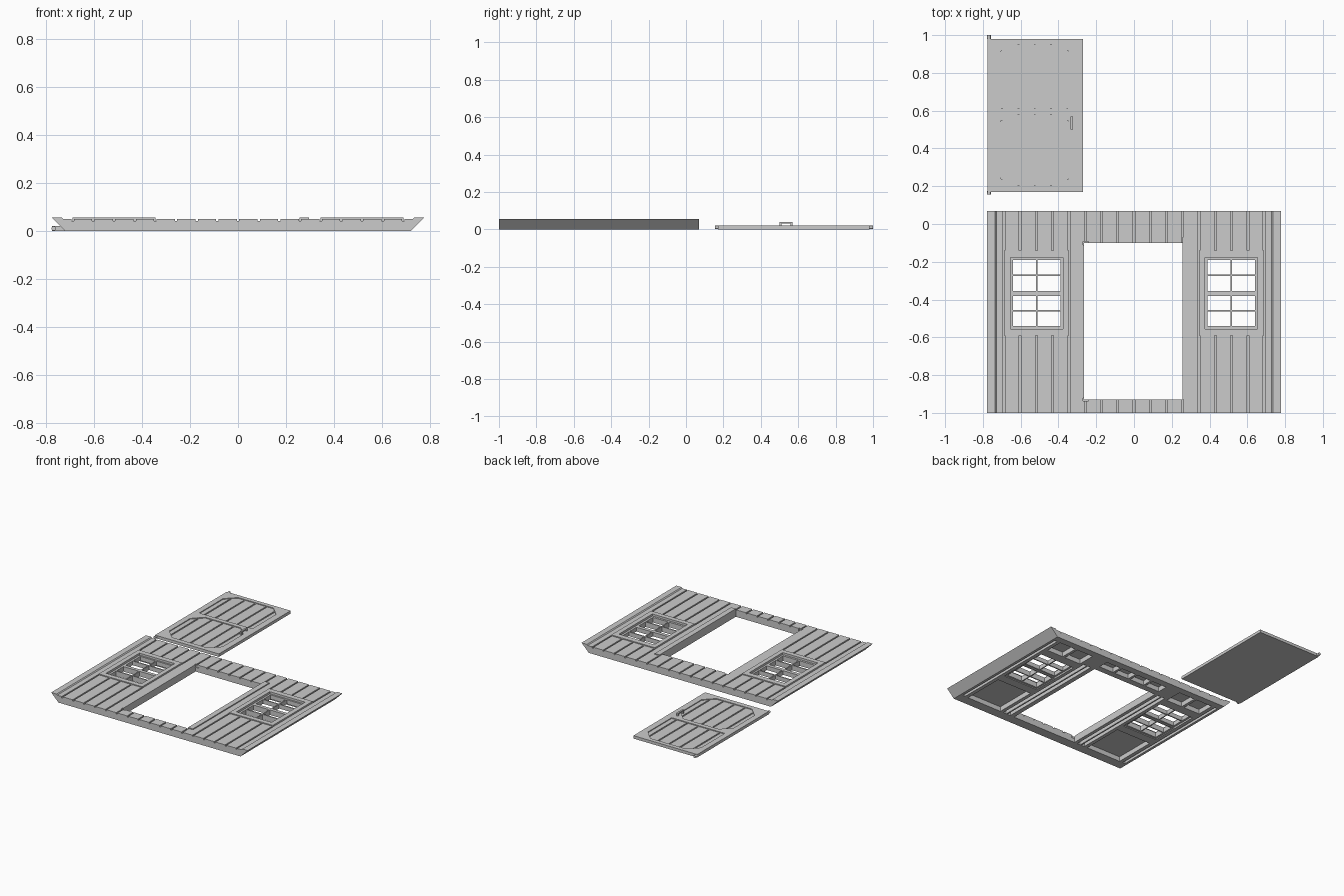
import bpy, bmesh, math
from mathutils import Matrix

if "Cube" in bpy.data.objects:
    bpy.data.objects.remove(bpy.data.objects["Cube"])

grey = bpy.data.materials.new("plain_grey")
grey.diffuse_color = (0.6, 0.6, 0.6, 1)
grey.use_nodes = True
grey.node_tree.nodes["Principled BSDF"].inputs["Base Color"].default_value = grey.diffuse_color


def make(name, bm):
    bmesh.ops.recalc_face_normals(bm, faces=bm.faces)
    me = bpy.data.meshes.new(name)
    bm.to_mesh(me)
    bm.free()
    me.materials.append(grey)
    ob = bpy.data.objects.new(name, me)
    bpy.context.collection.objects.link(ob)
    return ob


def add_box(bm, x0, x1, y0, y1, z0, z1):
    m = Matrix.Translation(((x0 + x1) / 2, (y0 + y1) / 2, (z0 + z1) / 2))
    bmesh.ops.create_cube(bm, size=1, matrix=m @ Matrix.Diagonal((x1 - x0, y1 - y0, z1 - z0, 1)))


def boxes(name, items):
    bm = bmesh.new()
    for b in items:
        add_box(bm, *b)
    return make(name, bm)


def add_prism(bm, pts, vec):
    f = bm.faces.new([bm.verts.new(p) for p in pts])
    r = bmesh.ops.extrude_face_region(bm, geom=[f], use_keep_orig=True)
    bmesh.ops.translate(bm, verts=[v for v in r["geom"] if isinstance(v, bmesh.types.BMVert)], vec=vec)


def cut(ob, cutter, keep=False):
    mod = ob.modifiers.new("cut", "BOOLEAN")
    mod.object, mod.operation, mod.solver = cutter, "DIFFERENCE", "EXACT"
    dg = bpy.context.evaluated_depsgraph_get()
    dg.update()
    me = bpy.data.meshes.new_from_object(ob.evaluated_get(dg))
    ob.modifiers.clear()
    ob.data = me
    if not keep:
        bpy.data.objects.remove(cutter)


def both(items):
    """Each box plus its mirror image in x."""
    return items + [(-b[1], -b[0]) + tuple(b[2:]) for b in items]


def ring(x0, x1, y0, y1, a0, a1, b0, b1, z0, z1):
    """Rectangular frame with an inner opening a0..a1, b0..b1."""
    return [(x0, a0, y0, y1, z0, z1), (a1, x1, y0, y1, z0, z1),
            (a0, a1, y0, b0, z0, z1), (a0, a1, b1, y1, z0, z1)]


PLANK = 0.0861
DX0, DX1, DY0, DY1 = -0.265, 0.257, -0.93, -0.10   # doorway
TOP, RAISED = 0.05, 0.057

# Wall slab with mitred ends and raised end lips
bm = bmesh.new()
half = [(0.72, 0), (0.777, RAISED), (0.735, RAISED), (0.729, TOP)]
profile = half + [(-x, z) for x, z in reversed(half)]
add_prism(bm, [(x, -1, z) for x, z in profile], (0, 1.07, 0))
wall = make("wall", bm)

# Plank grooves
cut(wall, boxes("grooves", [(k * PLANK - 0.005, k * PLANK + 0.005, -1.1, 0.2, 0.041, 0.1)
                            for k in range(-8, 9)]))

# Doorway and window holes
WX0, WX1, WY0, WY1 = 0.376, 0.655, -0.555, -0.178
cut(wall, boxes("openings", [(DX0, DX1, DY0, DY1, -0.1, 0.2)]
                + both([(WX0, WX1, WY0, WY1, -0.1, 0.2)])))

# Pockets between the framing on the underside
pockets = both([
    (0.29, 0.315, -0.93, -0.10, -0.1, 0.034),
    (0.325, 0.35, -0.93, -0.10, -0.1, 0.034),
    (0.376, 0.655, -0.93, -0.62, -0.1, 0.034),
    (0.376, 0.505, -0.11, 0.02, -0.1, 0.034),
    (0.525, 0.655, -0.11, 0.02, -0.1, 0.034),
    (0.682, 0.702, -0.93, 0.02, -0.1, 0.034),
])
pockets += [(-0.26 + i * 0.132, -0.26 + i * 0.132 + 0.115, -0.055, 0.02, -0.1, 0.034) for i in range(4)]
cut(wall, boxes("pockets", pockets))

# Door trim
door_trim = boxes("door_trim", [
    (-0.30, DX0, DY0, -0.068, 0.038, RAISED),
    (DX1, 0.295, DY0, -0.068, 0.038, RAISED),
    (DX0, DX1, DY1, -0.068, 0.038, RAISED)])

# Hinge sockets in the doorway corners
sockets = boxes("sockets", [(-0.27, -0.24, -0.937, -0.92, 0.03, 0.1),
                            (-0.27, -0.24, -0.11, -0.093, 0.03, 0.1)])
cut(wall, sockets, True)
cut(door_trim, sockets)

# Window trims
boxes("window_trims", both(ring(4 * PLANK, 8 * PLANK, -0.59, -0.14, WX0, WX1, WY0, WY1, 0.038, RAISED)))


# Window sashes with cross bars
def sash(name, y0, y1, b0, b1, ym, z0, z1):
    cx, w, t = 0.515, 0.125, 0.004
    parts = ring(WX0, WX1, y0, y1, cx - w, cx + w, b0, b1, z0, z1)
    parts += [(cx - t, cx + t, b0, b1, z0, z1),
              (cx - w, cx - t, ym - t, ym + t, z0, z1),
              (cx + t, cx + w, ym - t, ym + t, z0, z1)]
    boxes(name, both(parts))


sash("upper_sashes", -0.368, WY1, -0.355, -0.19, -0.272, 0.012, 0.042)
sash("lower_sashes", WY0, -0.368, -0.54, -0.38, -0.46, 0.006, 0.042)

# Door leaf with two recessed panels
door = boxes("door", [(-0.775, -0.27, 0.17, 0.98, 0, 0.021)])
PX0, PX1, C = -0.735, -0.315, 0.07
bm = bmesh.new()
for y0, y1, c in ((0.205, 0.58, C), (0.612, 0.95, 0)):
    pts = [(PX0 + c, y0), (PX1 - c, y0)]
    pts += [(PX1, y0 + c)] if c else []
    pts += [(PX1, y1 - C), (PX1 - C, y1), (PX0 + C, y1), (PX0, y1 - C)]
    pts += [(PX0, y0 + c)] if c else []
    add_prism(bm, [(x, y, 0.015) for x, y in pts], (0, 0, 0.1))
cut(door, make("panels", bm))

# Plank grooves in the door panels, shorter beside the clipped corners
slots = []
for k in range(-8, -3):
    x = k * PLANK - 0.009
    clip = max(0, PX0 + C - x, x - PX1 + C)
    slots += [(x - 0.005, x + 0.005, 0.205 + clip, 0.58 - clip, 0.009, 0.1),
              (x - 0.005, x + 0.005, 0.612, 0.95 - clip, 0.009, 0.1)]
cut(door, boxes("slots", slots))

# Hinge pins at both ends of the door
bm = bmesh.new()
for y in (0.165, 0.99):
    bmesh.ops.create_cone(bm, cap_ends=True, segments=16, radius1=0.0095, radius2=0.0095, depth=0.02,
                          matrix=Matrix.Translation((-0.7675, y, 0.0105)) @ Matrix.Rotation(math.pi / 2, 4, "X"))
make("hinge_pins", bm)

# Door handle
boxes("door_handle", [(-0.335, -0.323, 0.50, 0.57, 0.032, 0.041),
                      (-0.335, -0.323, 0.50, 0.511, 0.012, 0.032),
                      (-0.335, -0.323, 0.559, 0.57, 0.012, 0.032)])
